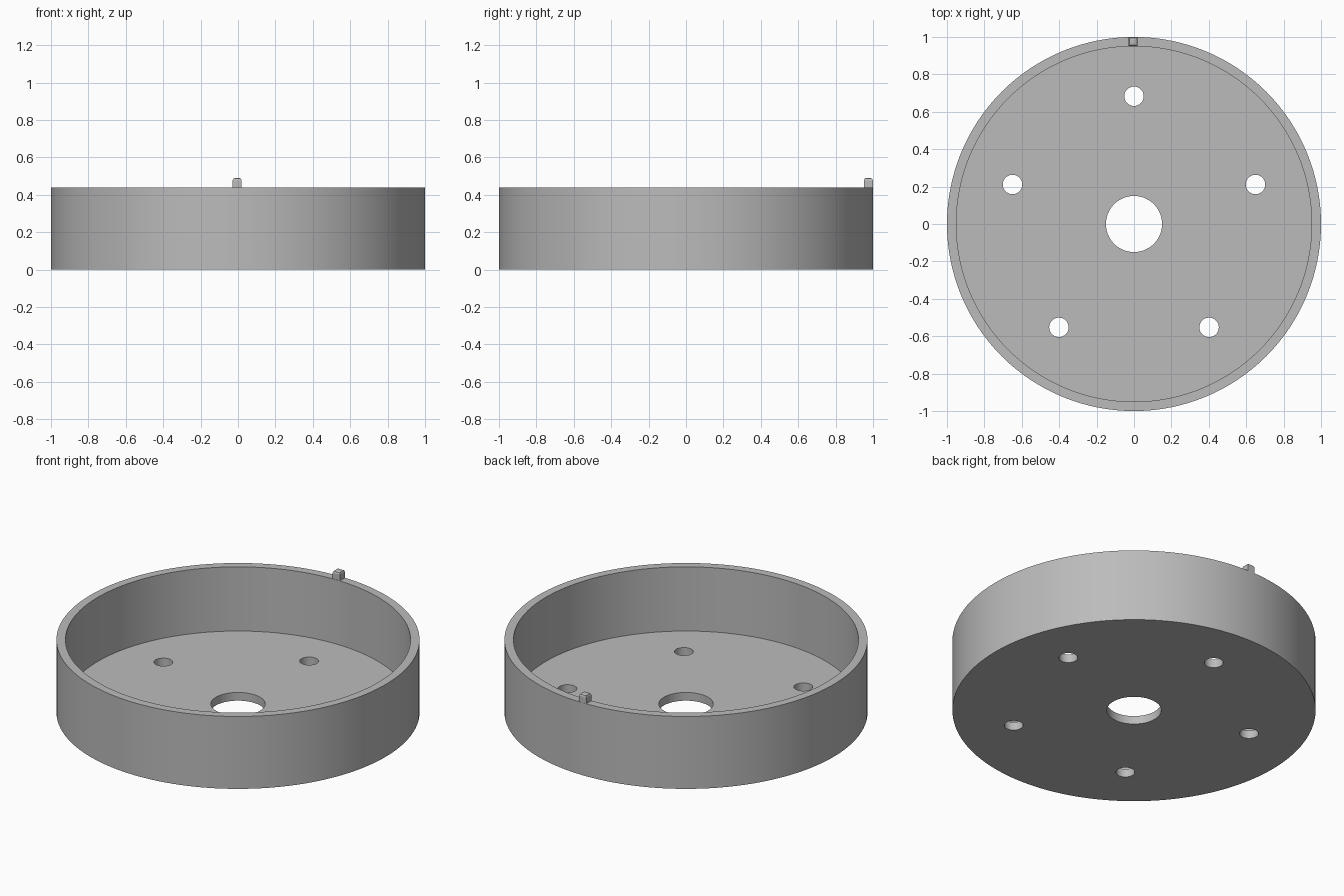
import bpy, bmesh, math
from mathutils import Matrix

cube = bpy.data.objects.get("Cube")
if cube:
    bpy.data.objects.remove(cube, do_unlink=True)

HEIGHT, FLOOR, WALL = 0.44, 0.05, 0.05

grey = bpy.data.materials.new("plain_grey")
grey.use_nodes = True
grey.diffuse_color = (0.5, 0.5, 0.5, 1)
grey.node_tree.nodes["Principled BSDF"].inputs["Base Color"].default_value = (0.5, 0.5, 0.5, 1)


def make_object(name, bm):
    mesh = bpy.data.meshes.new(name)
    bm.to_mesh(mesh)
    bm.free()
    mesh.materials.append(grey)
    obj = bpy.data.objects.new(name, mesh)
    bpy.context.collection.objects.link(obj)
    return obj


def add_cylinder(bm, radius, bottom, top, x=0, y=0, sides=128):
    bmesh.ops.create_cone(bm, cap_ends=True, segments=sides, radius1=radius, radius2=radius,
                          depth=top - bottom,
                          matrix=Matrix.Translation((x, y, (top + bottom) / 2)))


# Cutter: inner cavity, centre bore and five bolt holes
def cut(target, name, *cylinder, sides):
    bm = bmesh.new()
    add_cylinder(bm, *cylinder, sides=sides)
    cutter = make_object(name, bm)
    cutter.hide_render = True
    cutter.hide_set(True)
    cutter.display_type = 'WIRE'
    mod = target.modifiers.new(name, 'BOOLEAN')
    mod.operation = 'DIFFERENCE'
    mod.solver = 'EXACT'
    mod.object = cutter
    return cutter


# Round open tray
bm = bmesh.new()
add_cylinder(bm, 1, 0, HEIGHT)
tray = make_object("round_tray", bm)
cutters = [cut(tray, "cavity_cutter", 1 - WALL, FLOOR, HEIGHT + 0.1, sides=128),
           cut(tray, "bore_cutter", 0.15, -0.1, 0.2, sides=64)]
for i in range(5):
    a = math.radians(90 + 72 * i)
    cutters.append(cut(tray, f"bolt_hole_cutter_{i + 1}", 0.052, -0.1, 0.2,
                       0.683 * math.cos(a), 0.683 * math.sin(a), sides=32))

# Apply the cuts and remove the helpers
bpy.context.view_layer.objects.active = tray
tray.select_set(True)
for mod in list(tray.modifiers):
    bpy.ops.object.modifier_apply(modifier=mod.name)
for cutter in cutters:
    bpy.data.objects.remove(cutter, do_unlink=True)
bpy.ops.object.shade_smooth_by_angle(angle=math.radians(30))

# Small locating peg on the back of the rim, with softened top edges
bm = bmesh.new()
bmesh.ops.create_cube(bm, size=1, matrix=Matrix.Translation((-0.005, 0.975, HEIGHT + 0.015))
                      @ Matrix.Diagonal((0.048, 0.048, 0.07, 1)))
top_edges = [e for e in bm.edges if all(v.co.z > HEIGHT for v in e.verts)]
bmesh.ops.bevel(bm, geom=top_edges, offset=0.013, segments=2, profile=0.5, affect='EDGES')
make_object("locating_peg", bm)
